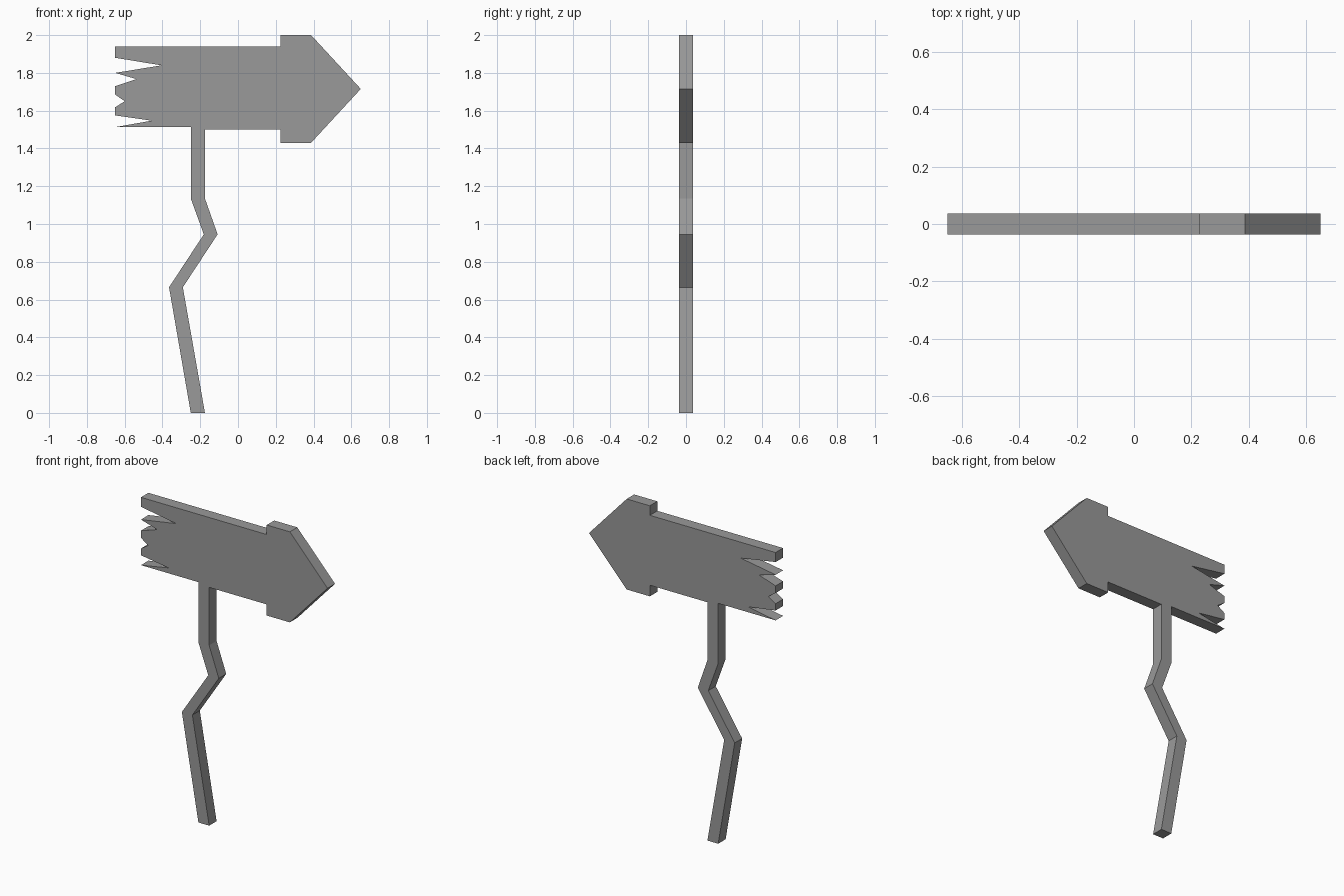
import bpy
import bmesh
from mathutils import Vector

cube = bpy.data.objects.get("Cube")
if cube:
    bpy.data.objects.remove(cube, do_unlink=True)

THICKNESS = 0.074

grey = bpy.data.materials.new("weathered grey")
grey.use_nodes = True
colour = (0.32, 0.32, 0.32, 1)
grey.diffuse_color = colour
grey.node_tree.nodes["Principled BSDF"].inputs["Base Color"].default_value = colour


def cut_plank(name, outline):
    """Extrude an x-z outline through the plank thickness."""
    bm = bmesh.new()
    face = bm.faces.new([bm.verts.new((x, -THICKNESS / 2, z)) for x, z in outline])
    result = bmesh.ops.extrude_face_region(bm, geom=[face], use_keep_orig=True)
    back = [v for v in result["geom"] if isinstance(v, bmesh.types.BMVert)]
    bmesh.ops.translate(bm, verts=back, vec=Vector((0, THICKNESS, 0)))
    bmesh.ops.recalc_face_normals(bm, faces=bm.faces[:])
    mesh = bpy.data.meshes.new(name)
    bm.to_mesh(mesh)
    bm.free()
    mesh.materials.append(grey)
    obj = bpy.data.objects.new(name, mesh)
    bpy.context.collection.objects.link(obj)
    return obj


# Arrow board: pointed head on the right, splintered end on the left
left, neck, shoulder, tip = -0.65, 0.226, 0.387, 0.65
post_left, post_right = -0.25, -0.175
head = [(neck, 1.94), (neck, 2.0), (shoulder, 2.0), (tip, 1.715),
        (shoulder, 1.43), (neck, 1.43), (neck, 1.5)]
underside = [(post_right, 1.5), (post_left, 1.513)]
splinters = [(left, 1.513), (-0.457, 1.547), (left, 1.575), (left, 1.618),
             (-0.6, 1.65), (left, 1.685), (left, 1.73), (-0.537, 1.767),
             (left, 1.8), (-0.405, 1.84), (left, 1.88), (left, 1.94)]
cut_plank("arrow_board", head + underside + splinters)

# Crooked post: two bends between the ground and the board
post_left_edge = [(post_left, 1.513), (post_left, 1.135), (-0.181, 0.945),
                  (-0.365, 0.665), (post_left, 0)]
post_right_edge = [(post_right, 0), (-0.292, 0.665), (-0.108, 0.945),
                   (post_right, 1.135), (post_right, 1.5)]
cut_plank("crooked_post", post_left_edge + post_right_edge)
